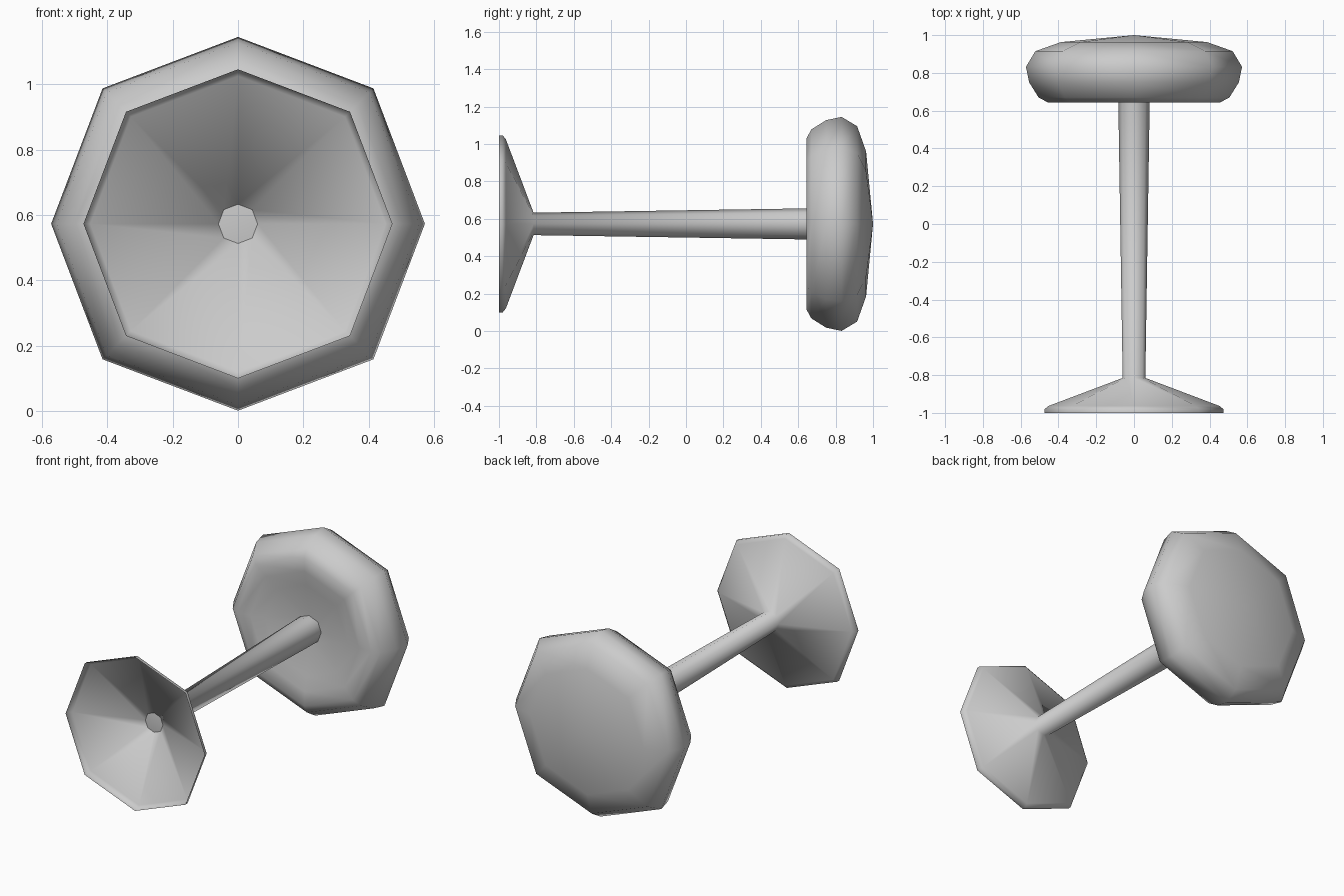
import bpy, bmesh, math

if "Cube" in bpy.data.objects:
    bpy.data.objects.remove(bpy.data.objects["Cube"])

CZ = 0.573     # height of the turning axis
SIDES = 8


def lathe(name, profile):
    """Turn (radius, y) points around the y axis; radius 0 closes to a point."""
    bm = bmesh.new()
    rings = []
    for r, y in profile:
        if r == 0:
            rings.append([bm.verts.new((0, y, CZ))] * SIDES)
            continue
        ring = []
        for i in range(SIDES):
            a = 2 * math.pi * i / SIDES
            # diagonal corners sit slightly further out
            k = r * (1.025 if i % 2 else 1.0)
            ring.append(bm.verts.new((k * math.cos(a), y, CZ + k * math.sin(a))))
        rings.append(ring)
    for lo, hi in zip(rings, rings[1:]):
        for i in range(SIDES):
            j = (i + 1) % SIDES
            corners = list(dict.fromkeys((lo[i], lo[j], hi[j], hi[i])))
            bm.faces.new(corners)
    bmesh.ops.recalc_face_normals(bm, faces=bm.faces[:])
    for f in bm.faces:
        f.smooth = True
    mesh = bpy.data.meshes.new(name)
    bm.to_mesh(mesh)
    bm.free()
    ob = bpy.data.objects.new(name, mesh)
    bpy.context.collection.objects.link(ob)
    return ob


# Flared foot: a thin hollow bell, open at the front, running into the tapered stem
lathe("foot_and_stem", [(0.473, -1.0), (0.473, -0.98), (0.452, -0.963),
                        (0.06, -0.815), (0.083, 0.64), (0.083, 0.69)])

# Small plug closing the bell where it meets the stem
lathe("bell_plug", [(0, -0.82), (0.06, -0.815)])

# Thick rounded cap with a dished underside
lathe("rounded_cap", [(0, 0.692), (0.083, 0.69), (0.28, 0.665), (0.37, 0.648),
                      (0.455, 0.643), (0.505, 0.67), (0.555, 0.75), (0.572, 0.832),
                      (0.522, 0.915), (0.387, 0.963), (0, 1.0)])
